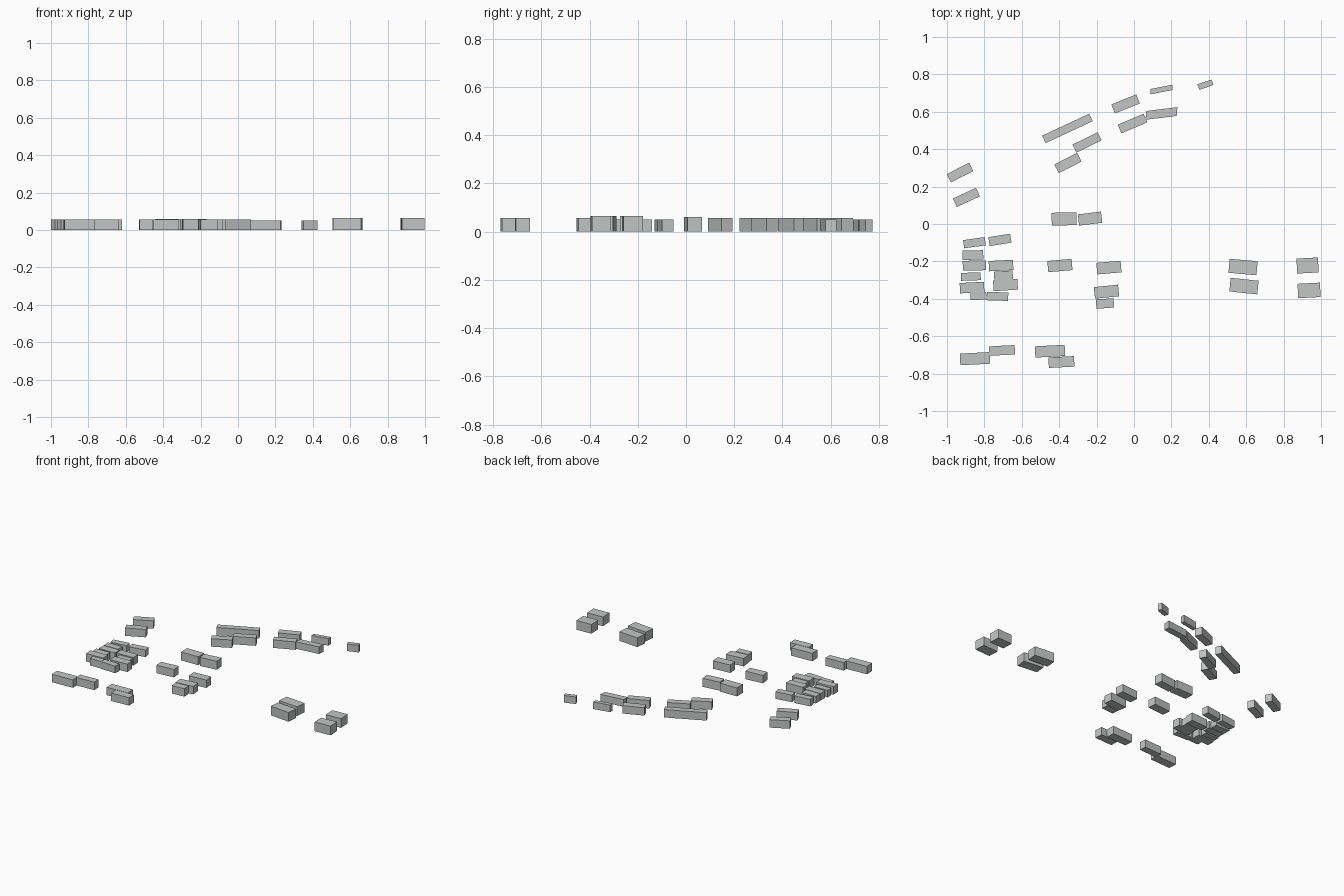
import bpy
import bmesh
from math import radians, tan
from mathutils import Matrix

default_cube = bpy.data.objects.get("Cube")
if default_cube:
    bpy.data.objects.remove(default_cube, do_unlink=True)

# Single plain grey shared by every block
GREY = (0.55, 0.56, 0.56, 1.0)
grey = bpy.data.materials.new("light_grey")
grey.use_nodes = True
grey.diffuse_color = GREY
grey.node_tree.nodes["Principled BSDF"].inputs["Base Color"].default_value = GREY


def block(name, x, y, length, width, turn, height=0.056, skew=0):
    """Flat-roofed block resting on the ground, turned about z, with optional slanted ends."""
    shear = Matrix.Identity(4)
    shear[0][1] = -tan(radians(skew))
    transform = (Matrix.Translation((x, y, height / 2))
                 @ Matrix.Rotation(radians(turn), 4, "Z")
                 @ shear
                 @ Matrix.Diagonal((length, width, height, 1)))
    mesh = bpy.data.meshes.new(name)
    bm = bmesh.new()
    bmesh.ops.create_cube(bm, size=1, matrix=transform)
    bm.to_mesh(mesh)
    bm.free()
    mesh.materials.append(grey)
    obj = bpy.data.objects.new(name, mesh)
    bpy.context.collection.objects.link(obj)
    return obj


LOW, TALL = 0.05, 0.065

# Pair at the far left
block("far_left_back_block", -0.93, 0.275, 0.134, 0.05, 27)
block("far_left_front_block", -0.896, 0.142, 0.136, 0.05, 25)

# Curved row along the back
block("back_row_long_block", -0.356, 0.511, 0.278, 0.044, 25)
block("back_row_inner_block", -0.251, 0.436, 0.15, 0.048, 26)
block("back_row_corner_block", -0.353, 0.326, 0.137, 0.052, 27)
block("back_row_middle_outer_block", -0.045, 0.642, 0.144, 0.052, 22)
block("back_row_middle_inner_block", -0.008, 0.537, 0.15, 0.05, 23)
block("back_row_thin_block", 0.147, 0.719, 0.12, 0.028, 11, LOW, skew=-10)
block("back_row_slanted_block", 0.147, 0.591, 0.168, 0.046, 7, LOW, skew=-12)
block("back_row_end_block", 0.382, 0.745, 0.08, 0.031, 19, LOW)

# Pair near the centre
block("centre_left_block", -0.374, 0.027, 0.132, 0.068, 1, 0.06)
block("centre_right_block", -0.235, 0.029, 0.125, 0.06, 7, 0.06)

# Crowded cluster on the left, outer column
block("cluster_outer_back_block", -0.853, -0.1, 0.117, 0.044, 8, LOW)
block("cluster_outer_second_block", -0.861, -0.166, 0.11, 0.05, 1, LOW)
block("cluster_outer_third_block", -0.853, -0.222, 0.125, 0.052, 1, LOW)
block("cluster_outer_fourth_block", -0.872, -0.281, 0.105, 0.042, 2, LOW)
block("cluster_outer_fifth_block", -0.866, -0.34, 0.13, 0.055, 3)
block("cluster_outer_front_block", -0.832, -0.385, 0.085, 0.04, 2, LOW)

# Crowded cluster on the left, inner column
block("cluster_inner_back_block", -0.717, -0.085, 0.118, 0.048, 9, LOW)
block("cluster_inner_second_block", -0.711, -0.222, 0.13, 0.055, 3)
block("cluster_inner_third_block", -0.698, -0.277, 0.1, 0.05, 4, LOW)
block("cluster_inner_fourth_block", -0.687, -0.326, 0.13, 0.058, 4)
block("cluster_inner_front_block", -0.73, -0.387, 0.115, 0.045, -2, LOW)

# Middle group
block("middle_left_block", -0.396, -0.222, 0.13, 0.06, 5)
block("middle_back_block", -0.134, -0.233, 0.13, 0.062, 5)
block("middle_front_block", -0.147, -0.362, 0.13, 0.062, 6)
block("middle_small_block", -0.155, -0.425, 0.095, 0.05, 4)

# Front row
block("front_row_outer_block", -0.85, -0.72, 0.16, 0.062, 3)
block("front_row_second_block", -0.706, -0.676, 0.138, 0.05, 3)
block("front_row_third_block", -0.449, -0.68, 0.16, 0.06, 3)
block("front_row_inner_block", -0.388, -0.738, 0.137, 0.056, 3)

# Two taller pairs on the right
block("right_pair_back_block", 0.583, -0.23, 0.15, 0.075, -5, TALL)
block("right_pair_front_block", 0.588, -0.332, 0.15, 0.073, -6, TALL)
block("far_right_back_block", 0.928, -0.222, 0.115, 0.08, 3, TALL)
block("far_right_front_block", 0.936, -0.355, 0.12, 0.077, 3, TALL)
